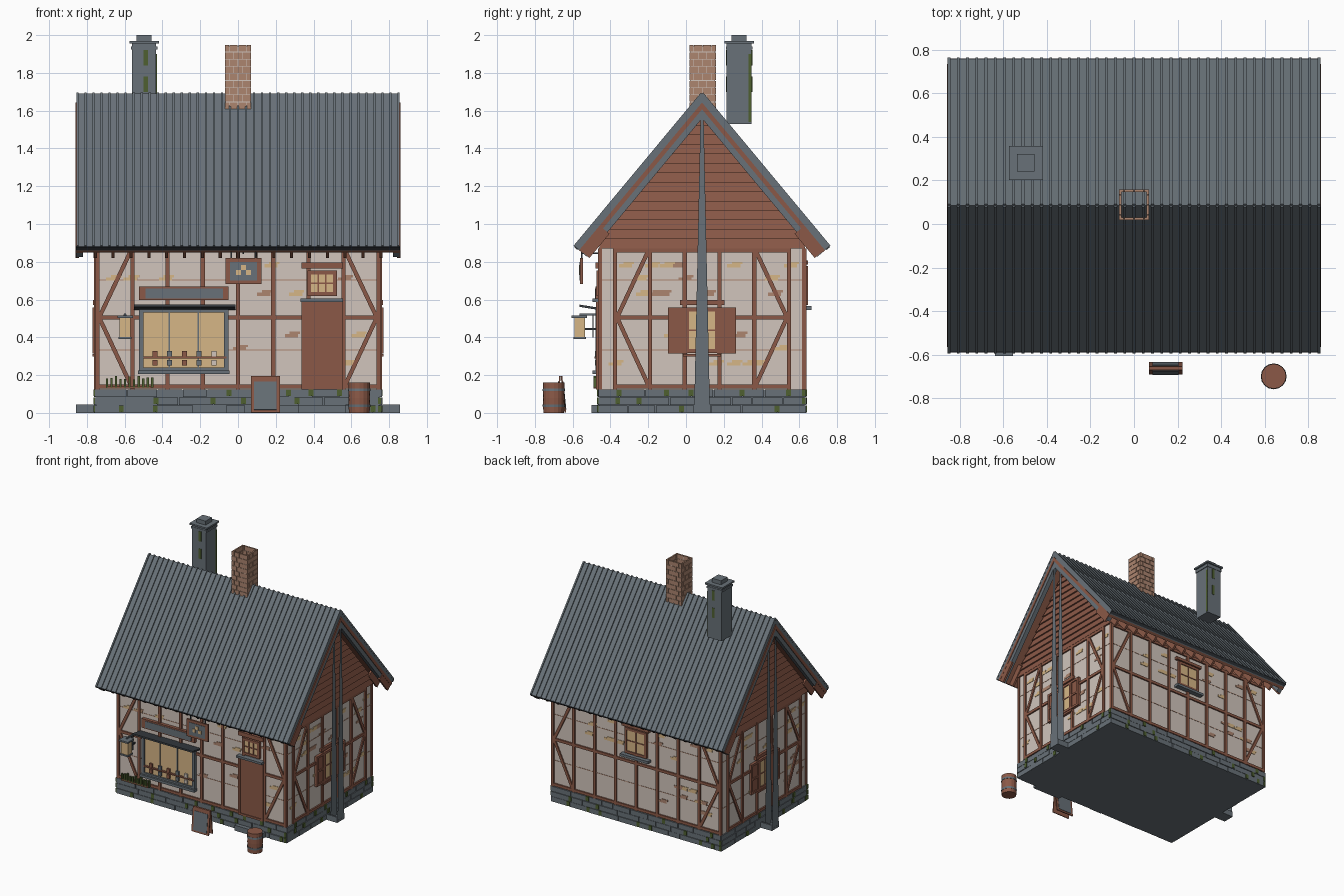
import bpy, bmesh, math, random
from mathutils import Matrix, Vector

if "Cube" in bpy.data.objects:
    bpy.data.objects.remove(bpy.data.objects["Cube"])
random.seed(4)

def colour(name, r, g, b):
    m = bpy.data.materials.new(name)
    m.diffuse_color = [*(((c / 255 + 0.055) / 1.055) ** 2.4 for c in (r, g, b)), 1]
    m.use_nodes = True
    m.node_tree.nodes["Principled BSDF"].inputs["Base Color"].default_value = m.diffuse_color
    return m
SLATE = colour("slate grey", 104, 113, 120)
BROWN = colour("timber brown", 139, 89, 71)
PLASTER = colour("plaster", 209, 197, 188)
OCHRE = colour("warm ochre", 214, 182, 134)
BRICK = colour("pale brick", 172, 133, 111)
MOSS = colour("moss green", 78, 96, 48)
DARK = colour("charcoal", 56, 61, 66)

def finish(name, bm, mat, recalc=True):
    if recalc:
        bmesh.ops.recalc_face_normals(bm, faces=bm.faces)
    me = bpy.data.meshes.new(name)
    bm.to_mesh(me)
    bm.free()
    me.materials.append(mat)
    ob = bpy.data.objects.new(name, me)
    bpy.context.collection.objects.link(ob)
    return ob

def B(x0, x1, y0, y1, z0, z1):
    return Matrix.Translation(((x0 + x1) / 2, (y0 + y1) / 2, (z0 + z1) / 2)) @ Matrix.Diagonal((x1 - x0, y1 - y0, z1 - z0, 1))

def W(u0, u1, z0, z1, out, base=-0.01):      # plate on a wall, in wall coordinates
    return B(u0, u1, -out, -base, z0, z1)

def beam(u0, z0, u1, z1, w, out):            # slanted brace on a wall
    d = Vector((u1 - u0, 0, z1 - z0))
    return (Matrix.Translation(((u0 + u1) / 2, -out / 2, (z0 + z1) / 2)) @ Matrix.Rotation(-math.atan2(d.z, d.x), 4, 'Y')
            @ Matrix.Diagonal((d.length, out, w, 1)))

def part(name, mat, boxes, M=Matrix()):
    bm = bmesh.new()
    for b in boxes:
        bmesh.ops.create_cube(bm, size=1, matrix=M @ b)
    return finish(name, bm, mat)

def prism(name, mat, pts, x0, x1):           # yz outline extruded along x
    bm = bmesh.new()
    f = bm.faces.new([bm.verts.new((x0, y, z)) for y, z in pts])
    r = bmesh.ops.extrude_face_region(bm, geom=[f])
    bmesh.ops.translate(bm, vec=(x1 - x0, 0, 0), verts=[v for v in r['geom'] if isinstance(v, bmesh.types.BMVert)])
    return finish(name, bm, mat)

def frame(u0, u1, z0, z1, w, out):
    return [W(u0, u1, z0, z0 + w, out), W(u0, u1, z1 - w, z1, out), W(u0, u0 + w, z0, z1, out), W(u1 - w, u1, z0, z1, out)]

def wall(x, y, deg):
    return Matrix.Translation((x, y, 0)) @ Matrix.Rotation(math.radians(deg), 4, 'Z')
YC = 0.085
FRONT, BACK = wall(0, -0.455, 0), wall(0, 0.625, 180)
RIGHT, LEFT = wall(0.75, YC, 90), wall(-0.75, YC, -90)
WALLS = (("front", FRONT, 0.75, 0.745, 8), ("back", BACK, 0.75, 0.745, 8),
         ("right", RIGHT, 0.54, 0.46, 5), ("left", LEFT, 0.54, 0.46, 5))

# Walls and foundation core
part("plaster_walls", PLASTER, [B(-0.75, 0.75, -0.455, 0.625, 0.12, 0.87)])
part("foundation_core", SLATE, [B(-0.75, 0.75, -0.457, 0.627, 0, 0.122)])

for side, M, half, ph, bays in WALLS:
    # Timber framing with K braces at the corners
    step = 2 * ph / bays
    t = [W(-ph + i * step - 0.011, -ph + i * step + 0.011, 0.125, 0.87, 0.012) for i in range(bays + 1)]
    t += [W(-ph, ph, z - 0.011, z + 0.011, 0.011) for z in (0.14, 0.505, 0.86)]
    for s in (-1, 1):
        for z in (0.15, 0.855):
            t.append(beam(s * (ph - 0.01), 0.505, s * (ph - step + 0.01), z, 0.022, 0.01))
    part(side + "_timber_frame", BROWN, t, M)
    # Weathered seams and patches in the plaster
    part(side + "_seams", BRICK, [W(-half, half, z, z + 0.005, 0.002) for z in (0.33, 0.7)], M)
    for mat, n in ((OCHRE, 16), (BRICK, 9)):
        p = []
        for i in range(n):
            u, z = random.uniform(-half + 0.06, half - 0.06), random.choice((0.25, 0.33, 0.4, 0.62, 0.7, 0.77))
            p += [W(u - 0.035, u + 0.035, z, z + 0.018, 0.004), W(u - 0.01, u + 0.045, z + 0.018, z + 0.03, 0.004)]
        part(side + ("_ochre_patches" if mat == OCHRE else "_brick_patches"), mat, p, M)
    # Foundation stones with moss
    stones, moss = [], []
    for r in range(3):
        u = -half - 0.008
        while u < half:
            e = min(u + random.uniform(0.1, 0.2), half + 0.008)
            stones.append(W(u, e - 0.005, r * 0.042, r * 0.042 + 0.039, random.uniform(0.008, 0.013)))
            if random.random() < 0.5:
                moss.append(W(e - 0.018, min(e + 0.008, half + 0.008), r * 0.042 + 0.005, r * 0.042 + 0.04, 0.015))
            u = e
    part(side + "_foundation_stones", SLATE, stones, M)
    part(side + "_moss", MOSS, moss, M)

# Roof layers: metal sheet, timber deck, barge trim
TH = math.atan2(0.81, 0.674)
S, C = math.sin(TH), math.cos(TH)
def chevron(a, b):
    e = lambda s, d: (YC + s * (0.674 - d * S), 0.88 - d * C)
    return [e(-1, a), (YC, 1.69 - a / C), e(1, a), e(1, b), (YC, 1.69 - b / C), e(-1, b)]
prism("roof_sheet", SLATE, chevron(0, 0.03), -0.855, 0.855)
prism("roof_deck", BROWN, chevron(0.03, 0.05), -0.84, 0.84)
for s, side in ((-1, "left"), (1, "right")):
    prism(side + "_barge_board", BROWN, chevron(0.03, 0.053), s * 0.82, s * 0.86)
    prism(side + "_rake_trim", SLATE, chevron(0.053, 0.084), s * 0.82, s * 0.855)
SL = math.hypot(0.81, 0.674)
for side, deg in (("front", 0), ("back", 180)):
    top = wall(0, YC, deg) @ Matrix.Translation((0, 0, 1.69)) @ Matrix.Rotation(TH, 4, 'X')
    part(side + "_roof_ribs", SLATE, [B(-0.856 + i * 0.0425, -0.844 + i * 0.0425, -SL, 0, -0.005, 0.008) for i in range(41)], top)
    part(side + "_eave_strip", DARK, [B(-0.858, 0.858, -SL - 0.004, -SL + 0.004, -0.022, 0)], top)
    part(side + "_rafter_tails", BROWN, [B(-0.858 + i * 0.0945, -0.842 + i * 0.0945, -SL + 0.004, -SL + 0.17, -0.098, -0.04)
                                        for i in range(19)], top)

# Gable cladding with lapped boards, tapered downpipe sheets and their shoe on both ends
for side, M in (("right", RIGHT), ("left", LEFT)):
    bm = bmesh.new()
    for i in range(14):
        z0, h = 0.87 + i * 0.05, 0.05
        for v in bmesh.ops.create_cube(bm, size=1)['verts']:
            up = v.co.z > 0
            z = z0 + h * up
            w = min(0.545, max(0.58 * (1.575 - z) / 0.705, 0.003))
            v.co = M @ Vector((math.copysign(w, v.co.x), 0.02 if v.co.y > 0 else (-0.001 if up else -0.013), z))
    finish(side + "_gable_boards", bm, BROWN)
    bm = bmesh.new()
    for out in (0.045, 0.107):
        bm.faces.new([bm.verts.new(M @ Vector((u, -out, z))) for u, z in
                      ((-0.042, 0), (0.042, 0), (0.008, 1.57), (-0.008, 1.57))])
    finish(side + "_downpipe", bm, SLATE, False)
    part(side + "_downpipe_shoe", SLATE, [W(-0.048, 0.045, 0, 0.018, 0.108), W(-0.048, -0.036, 0, 0.045, 0.108),
                                          W(0.033, 0.045, 0, 0.045, 0.108)], M)

# Small windows: lit pane, frame, glazing bars
def window(name, M, u0, u1, z0, z1, nu, nz):
    part(name + "_pane", OCHRE, [W(u0, u1, z0, z1, 0.013)], M)
    bars = frame(u0 - 0.018, u1 + 0.018, z0 - 0.018, z1 + 0.018, 0.02, 0.02)
    bars += [W(u0 + (u1 - u0) * i / nu - 0.004, u0 + (u1 - u0) * i / nu + 0.004, z0, z1, 0.017) for i in range(1, nu)]
    bars += [W(u0, u1, z0 + (z1 - z0) * i / nz - 0.004, z0 + (z1 - z0) * i / nz + 0.004, 0.017) for i in range(1, nz)]
    part(name + "_frame", BROWN, bars, M)

for side, M in (("right", RIGHT), ("left", LEFT)):
    window(side + "_window", M, -0.07, 0.07, 0.335, 0.54, 2, 2)
    part(side + "_window_lintel", BROWN, [W(-0.118, 0.118, 0.57, 0.597, 0.018)], M)
    part(side + "_window_sill", BROWN, [W(-0.1, 0.1, 0.298, 0.313, 0.02)], M)
    sh = []
    for s in (-1, 1):
        a, b = sorted((s * 0.078, s * 0.18))
        sh += [W(a, b, 0.315, 0.557, 0.014)] + frame(a, b, 0.315, 0.557, 0.018, 0.021) + [W(a, b, 0.425, 0.44, 0.021)]
    part(side + "_shutters", BROWN, sh, M)
window("back_window", BACK, -0.08, 0.08, 0.59, 0.76, 2, 2)
part("back_window_lintel", BROWN, [W(-0.12, 0.12, 0.785, 0.808, 0.022)], BACK)
part("back_window_sill", SLATE, [W(-0.125, 0.125, 0.545, 0.565, 0.04)], BACK)

# Door with transom window
part("door", BROWN, [W(0.35, 0.54, 0.125, 0.585, 0.016)] + frame(0.335, 0.555, 0.125, 0.6, 0.016, 0.022), FRONT)
part("door_hood", SLATE, [W(0.33, 0.557, 0.588, 0.605, 0.04)], FRONT)
part("door_step", SLATE, [W(0.32, 0.57, 0, 0.043, 0.045)], FRONT)
window("transom", FRONT, 0.385, 0.505, 0.637, 0.735, 3, 2)
part("transom_lintel", BROWN, [W(0.335, 0.557, 0.765, 0.797, 0.024)], FRONT)

# Shop window with awning, shelf and goods
part("shop_window_pane", OCHRE, [W(-0.5, -0.06, 0.24, 0.55, 0.014)], FRONT)
part("shop_window_frame", SLATE, frame(-0.525, -0.05, 0.215, 0.555, 0.024, 0.025) + [W(-0.53, -0.045, 0.205, 0.225, 0.04)]
     + [W(u - 0.004, u + 0.004, 0.24, 0.55, 0.019) for u in (-0.365, -0.21)], FRONT)
part("shop_shelf", BROWN, [W(-0.5, -0.06, 0.288, 0.298, 0.03)], FRONT)
for i, mat in enumerate((BROWN, SLATE, BROWN, SLATE, PLASTER)):
    u = -0.44 + i * 0.078
    part("shop_goods_%d" % i, mat, [W(u - 0.013, u + 0.013, z, z + 0.03, 0.028) for z in (0.25, 0.298)], FRONT)
part("shop_awning", DARK, [B(-0.55, -0.012, -0.11, 0, -0.006, 0.006)],
     FRONT @ Matrix.Translation((0, 0, 0.55)) @ Matrix.Rotation(math.radians(-9), 4, 'X'))
part("fascia_sign", BROWN, [W(-0.525, -0.05, 0.597, 0.67, 0.025)], FRONT)
part("fascia_panel", SLATE, [W(-0.49, -0.08, 0.605, 0.658, 0.028)], FRONT)

# Hanging sign under the eave
part("hanging_sign_board", BROWN, [W(-0.067, 0.125, 0.682, 0.82, 0.105, 0.09)], FRONT)
part("hanging_sign_panel", SLATE, [W(-0.042, 0.1, 0.7, 0.8, 0.108, 0.1)], FRONT)
part("hanging_sign_mark", OCHRE, [W(u - 0.013, u + 0.013, z, z + 0.026, 0.112, 0.105)
                                 for u, z in ((0.029, 0.757), (0.003, 0.731), (0.055, 0.731))], FRONT)
part("hanging_sign_hooks", DARK, [W(u, u + 0.008, 0.815, 0.86, 0.101, 0.094) for u in (-0.04, 0.09)]
     + [W(0.025, 0.033, 0.84, 0.848, 0.1)], FRONT)

# Lantern
part("lantern_glass", OCHRE, [W(-0.627, -0.568, 0.4, 0.505, 0.135, 0.08)], FRONT)
part("lantern_metal", SLATE, [W(-0.638, -0.557, 0.503, 0.516, 0.152, 0.07), W(-0.632, -0.563, 0.39, 0.402, 0.14, 0.074),
                              W(-0.603, -0.593, 0.516, 0.526, 0.11)], FRONT)
part("lantern_bracket", DARK, [W(-0.605, -0.59, 0.4, 0.52, 0.04, 0.034), W(-0.603, -0.593, 0.44, 0.45, 0.08)], FRONT)

# Herb planter on the ledge
part("herb_rail", BROWN, [W(-0.7, -0.46, 0.128, 0.14, 0.035)], FRONT)
part("herbs", MOSS, [W(u, u + 0.012, 0.135, 0.175 + 0.02 * random.random(), 0.036, 0.02)
                     for u in [-0.7 + 0.024 * i for i in range(11)]], FRONT)

# Brick chimney: open ring of staggered bricks
cb, mortar = [], []
for deg in range(0, 360, 90):
    R = Matrix.Rotation(math.radians(deg), 4, 'Z')
    mortar.append(R @ B(-0.066, 0.066, -0.066, -0.061, 1.61, 1.94))
    for r in range(9):
        cuts = [-0.07, -0.023, 0.023, 0.07] if r % 2 else [-0.07, -0.046, 0, 0.046, 0.07]
        cb += [R @ B(a + 0.0015, b - 0.0015, -0.07, -0.058, 1.61 + r * 0.0378, 1.6445 + r * 0.0378) for a, b in zip(cuts, cuts[1:])]
at = Matrix.Translation((0, 0.088, 0))
part("brick_chimney", BRICK, cb, at)
part("brick_chimney_mortar", PLASTER, mortar, at)

# Slate chimney with cap and moss streaks
at = Matrix.Translation((-0.497, 0.281, 0))
part("slate_chimney", SLATE, [B(-0.064, 0.064, -0.067, 0.067, 1.53, 1.955), B(-0.07, 0.07, -0.07, 0.07, 1.925, 1.94),
                              B(-0.078, 0.078, -0.078, 0.078, 1.955, 1.968), B(-0.04, 0.04, -0.04, 0.04, 1.965, 2.0)], at)
part("slate_chimney_moss", MOSS, [B(-0.002, 0.02, s * 0.067 - 0.003, s * 0.067 + 0.003, a, b)
                                 for s in (-1, 1) for a, b in ((1.7, 1.78), (1.84, 1.92))]
     + [B(0.061, 0.067, 0.05, 0.067, 1.54, 1.9)], at)

# Barrel
def drum(name, mat, rings):
    bm = bmesh.new()
    loops = [[bm.verts.new((0.642 + r * math.cos(a * math.pi / 8), -0.7 + r * math.sin(a * math.pi / 8), z)) for a in range(16)]
             for r, z in rings]
    for p, q in zip(loops, loops[1:]):
        for i in range(16):
            bm.faces.new((p[i], p[i - 1], q[i - 1], q[i]))
    bm.faces.new(loops[0])
    bm.faces.new(loops[-1])
    finish(name, bm, mat)
drum("barrel", BROWN, [(0.055, 0), (0.057, 0.05), (0.058, 0.08), (0.057, 0.11), (0.057, 0.16)])
drum("barrel_hoop_low", SLATE, [(0.058, 0.03), (0.0595, 0.045)])
drum("barrel_hoop_high", SLATE, [(0.0595, 0.115), (0.058, 0.13)])

# Pavement board: two leaning framed panels
for side, deg in (("front", 0), ("back", 180)):
    M = wall(0.145, -0.663, deg) @ Matrix.Translation((0, -0.004, 0.195)) @ Matrix.Rotation(math.radians(-6), 4, 'X')
    part(side + "_pavement_board_frame", BROWN, [W(-0.077, 0.077, -0.194, 0, 0.004, -0.004)], M)
    part(side + "_pavement_board_panel", SLATE, [W(-0.06, 0.06, -0.18, -0.03, 0.007, 0)], M)
